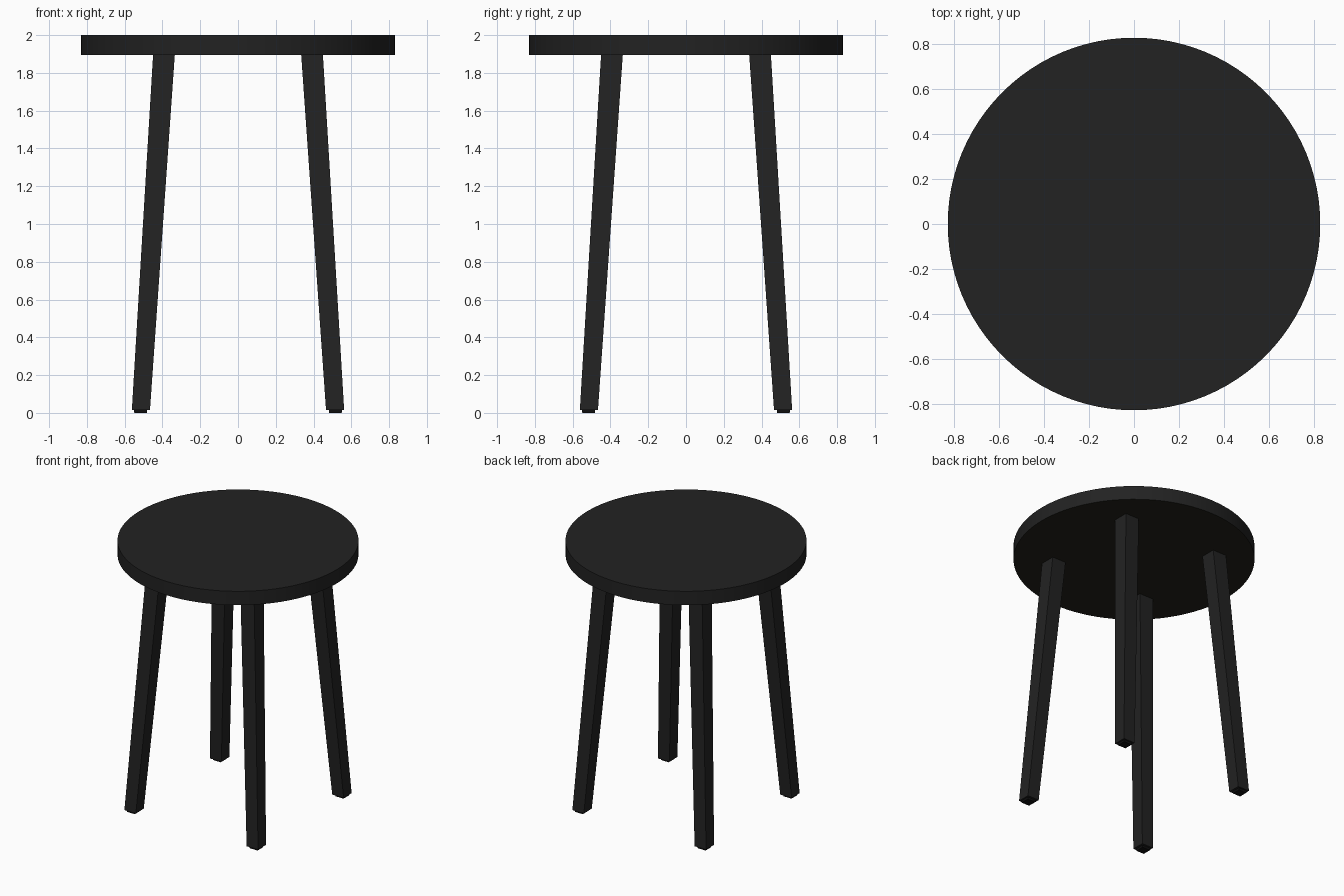
import bpy
import bmesh
from mathutils import Matrix, Vector

cube = bpy.data.objects.get("Cube")
if cube:
    bpy.data.objects.remove(cube, do_unlink=True)


def material(name, colour):
    mat = bpy.data.materials.new(name)
    mat.use_nodes = True
    mat.diffuse_color = (*colour, 1)
    bsdf = mat.node_tree.nodes["Principled BSDF"]
    bsdf.inputs["Base Color"].default_value = (*colour, 1)
    bsdf.inputs["Roughness"].default_value = 0.6
    return mat


black = material("black paint", (0.016, 0.016, 0.016))
olive = material("dark olive underside", (0.016, 0.015, 0.010))
rubber = material("black rubber", (0.005, 0.005, 0.005))


def add_object(name, bm, *mats):
    mesh = bpy.data.meshes.new(name)
    bmesh.ops.recalc_face_normals(bm, faces=bm.faces)
    bm.to_mesh(mesh)
    bm.free()
    for mat in mats:
        mesh.materials.append(mat)
    obj = bpy.data.objects.new(name, mesh)
    bpy.context.collection.objects.link(obj)
    return obj


def square_bar(name, low, low_width, high, high_width, mat):
    """Square bar between two level ends, with its own width at each end."""
    bm = bmesh.new()
    bmesh.ops.create_cube(bm, size=1)
    for v in bm.verts:
        centre, width = (high, high_width) if v.co.z > 0 else (low, low_width)
        v.co = Vector((centre[0] + v.co.x * width, centre[1] + v.co.y * width, centre[2]))
    return add_object(name, bm, mat)


# Round seat with a differently coloured underside
bm = bmesh.new()
bmesh.ops.create_cone(bm, cap_ends=True, segments=96, radius1=0.83, radius2=0.83,
                      depth=0.105, matrix=Matrix.Translation((0, 0, 1.9475)))
bm.normal_update()
for face in bm.faces:
    face.material_index = 1 if face.normal.z < -0.5 else 0
seat = add_object("seat", bm, black, olive)
bpy.context.view_layer.objects.active = seat
seat.select_set(True)
bpy.ops.object.shade_smooth_by_angle()
seat.select_set(False)

# Four splayed, tapered legs, each with a small foot pad
for front, sy in (("front", -1), ("back", 1)):
    for side, sx in (("left", 1), ("right", -1)):
        square_bar(f"{front}_{side}_leg", (sx * 0.514, sy * 0.514, 0.015), 0.096,
                   (sx * 0.392, sy * 0.392, 1.897), 0.115, black)
        square_bar(f"{front}_{side}_foot_pad", (sx * 0.516, sy * 0.516, 0), 0.066,
                   (sx * 0.516, sy * 0.516, 0.02), 0.07, rubber)
